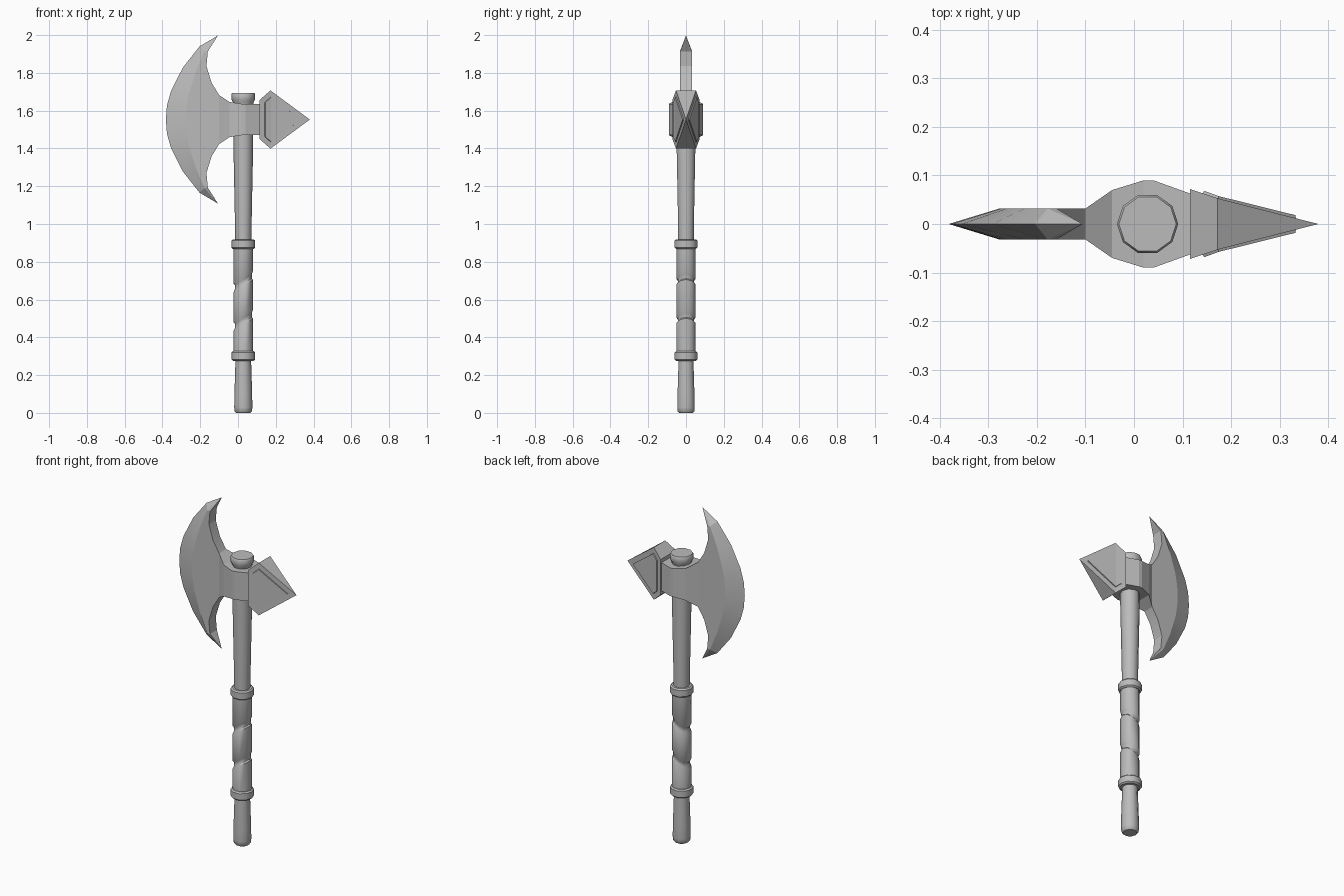
import bpy, bmesh, math
from mathutils import Vector

cube = bpy.data.objects.get("Cube")
if cube:
    bpy.data.objects.remove(cube, do_unlink=True)

steel = bpy.data.materials.new("plain_grey")
steel.use_nodes = True
GREY = (0.5, 0.5, 0.5, 1)
steel.diffuse_color = GREY
steel.node_tree.nodes["Principled BSDF"].inputs["Base Color"].default_value = GREY

AXIS_X = 0.028   # handle axis
MID_Z = 1.553    # head mid height


def finish(name, bm, smooth=None):
    bmesh.ops.remove_doubles(bm, verts=bm.verts, dist=1e-5)
    bmesh.ops.recalc_face_normals(bm, faces=bm.faces)
    mesh = bpy.data.meshes.new(name)
    bm.to_mesh(mesh)
    bm.free()
    mesh.materials.append(steel)
    obj = bpy.data.objects.new(name, mesh)
    bpy.context.collection.objects.link(obj)
    if smooth:
        bpy.ops.object.select_all(action='DESELECT')
        obj.select_set(True)
        bpy.context.view_layer.objects.active = obj
        bpy.ops.object.shade_smooth_by_angle(angle=math.radians(smooth))
    return obj


def loft(bm, rings):
    """Skin closed rings of equal length and cap both ends."""
    rings = [[bm.verts.new(p) for p in ring] for ring in rings]
    n = len(rings[0])
    for a, b in zip(rings, rings[1:]):
        for i in range(n):
            j = (i + 1) % n
            bm.faces.new((a[i], a[j], b[j], b[i]))
    bm.faces.new(rings[0])
    bm.faces.new(rings[-1])


def turned(name, profile, sides=10):
    """Turn (radius, height, tilt) rows around the handle axis."""
    bm = bmesh.new()
    rings = []
    for r, z, tilt in profile:
        ring = []
        for i in range(sides):
            a = math.tau * i / sides
            x = r * math.cos(a)
            ring.append((AXIS_X + x, r * math.sin(a), z + tilt * x))
        rings.append(ring)
    loft(bm, rings)
    return finish(name, bm, 40)


# Handle: pommel end, shaft and flared top
turned("handle_butt", [(0.038, 0, 0), (0.046, 0.008, 0), (0.048, 0.03, 0),
                       (0.047, 0.1, 0), (0.041, 0.29, 0)])
turned("handle_shaft", [(0.043, 0.9, 0), (0.044, 1.0, 0), (0.052, 1.4, 0), (0.052, 1.64, 0)])
turned("handle_cap", [(0.052, 1.63, 0), (0.055, 1.645, 0), (0.063, 1.66, 0),
                      (0.063, 1.688, 0), (0.059, 1.694, 0)])

# Wrapped grip with two slanted grooves
grip = [(0.052, 0.31, 0)]
for z in (0.495, 0.7):
    grip += [(0.052, z - 0.028, 0.65), (0.045, z - 0.018, 0.65),
             (0.045, z + 0.006, 0.65), (0.052, z + 0.018, 0.65)]
grip.append((0.052, 0.89, 0))
turned("grip_wrap", grip)

# Grip collars
for name, z in (("lower_collar", 0.276), ("upper_collar", 0.868)):
    turned(name, [(0.055, z, 0), (0.063, z + 0.007, 0),
                  (0.063, z + 0.044, 0), (0.055, z + 0.051, 0)])

# Socket: rectangular sections (x, half width, half height) around the handle
bm = bmesh.new()
sections = [(-0.1, 0.032, 0.13), (-0.045, 0.07, 0.093), (0.02, 0.09, 0.083),
            (0.04, 0.09, 0.083), (0.118, 0.062, 0.083)]
loft(bm, [[(x, sy * w, MID_Z + sz * h) for sy, sz in ((-1, -1), (1, -1), (1, 1), (-1, 1))]
          for x, w, h in sections])
finish("head_socket", bm)

# Blade: stations of (cutting edge, ridge, inner edge) as (x, height), mirrored in height
HALF = 0.032
tip = (-0.106, 0.445)
upper = [
    (tip, tip, tip),
    ((-0.204, 0.387), (-0.178, 0.362), (-0.16, 0.36)),
    ((-0.292, 0.275), (-0.225, 0.25), (-0.167, 0.283)),
    ((-0.355, 0.15), (-0.262, 0.13), (-0.14, 0.195)),
    ((-0.376, 0.075), (-0.273, 0.065), (-0.1, 0.13)),
    ((-0.382, 0), (-0.277, 0), (-0.1, 0)),
]
lower = [tuple((x, -h) for x, h in row) for row in reversed(upper[:-1])]
bm = bmesh.new()
rows = []
for k, (edge, ridge, inner) in enumerate(upper + lower):
    w = 0 if k in (0, len(upper) + len(lower) - 1) else HALF
    rows.append([(edge[0], 0, MID_Z + edge[1]),
                 (ridge[0], w, MID_Z + ridge[1]), (inner[0], w, MID_Z + inner[1]),
                 (inner[0], -w, MID_Z + inner[1]), (ridge[0], -w, MID_Z + ridge[1])])
for a, b in zip(rows, rows[1:]):
    for i in range(5):
        j = (i + 1) % 5
        pts = []
        for p in (a[i], a[j], b[j], b[i]):
            if p not in pts:
                pts.append(p)
        if len(pts) > 2:
            bm.faces.new([bm.verts.new(p) for p in pts])
finish("axe_blade", bm, 15)

# Back spike: wedge with a raised panel on each side
bm = bmesh.new()
point = bm.verts.new((0.38, 0, MID_Z))
corners = ((-1, -1), (1, -1), (1, 1), (-1, 1))
base, wide = [[bm.verts.new((x, sy * w, MID_Z + sz * h)) for sy, sz in corners]
              for x, w, h in ((0.115, 0.072, 0.104), (0.172, 0.053, 0.154))]
bm.faces.new(base)
for i in range(4):
    j = (i + 1) % 4
    bm.faces.new((base[i], base[j], wide[j], wide[i]))
    bm.faces.new((wide[i], wide[j], point))
bmesh.ops.recalc_face_normals(bm, faces=bm.faces)
for side in (-1, 1):
    panel = [f for f in bm.faces if f.normal.y * side > 0.8]
    bmesh.ops.inset_region(bm, faces=panel, thickness=0.028, use_even_offset=True)
    bmesh.ops.inset_region(bm, faces=panel, thickness=0.001, depth=0.006,
                           use_even_offset=True)
finish("back_spike", bm)
